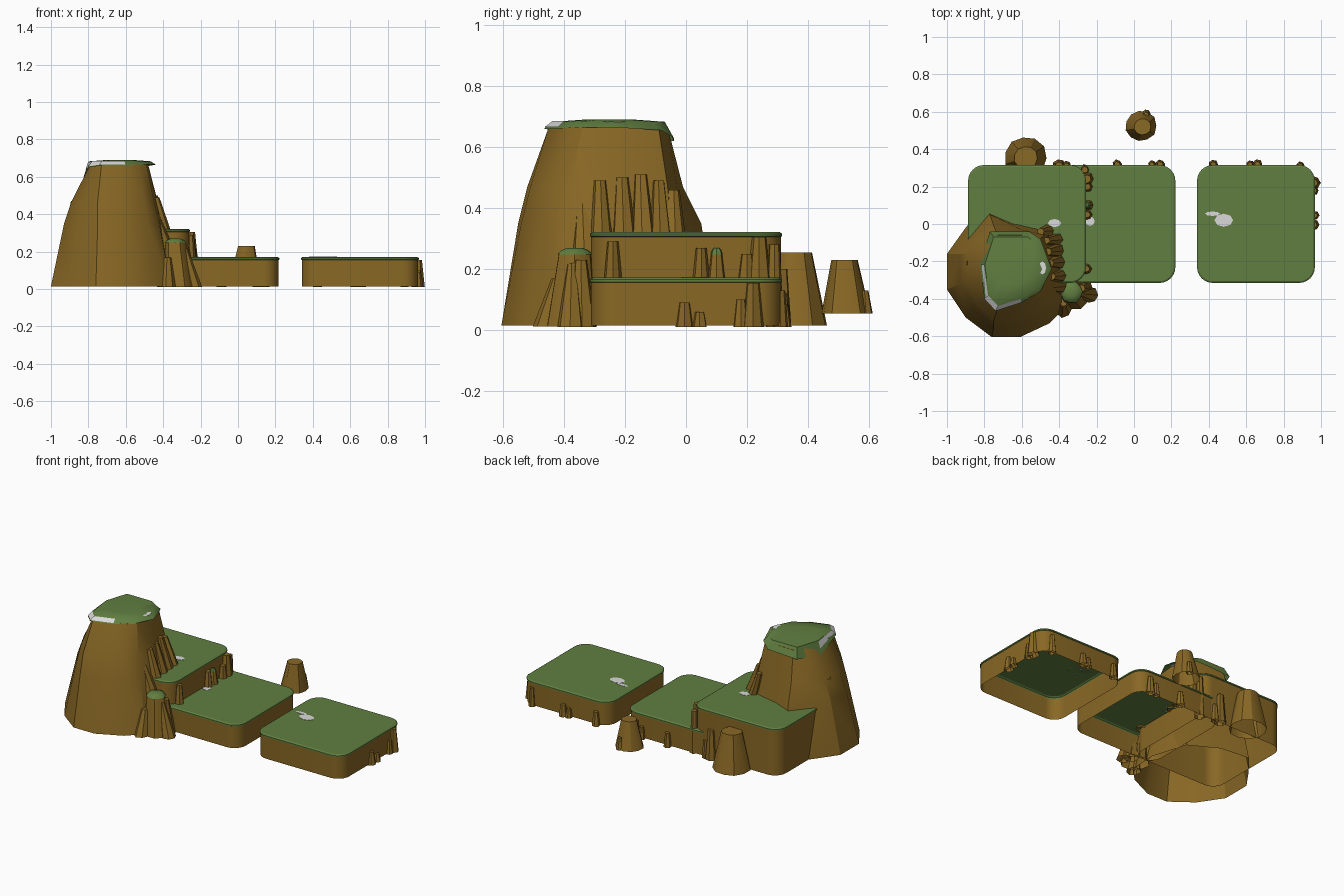
import bpy, bmesh, math, random
from mathutils import Vector

if "Cube" in bpy.data.objects:
    bpy.data.objects.remove(bpy.data.objects["Cube"])
random.seed(4)


def mat(name, c):
    m = bpy.data.materials.new(name)
    m.diffuse_color = (*c, 1)
    m.use_nodes = True
    m.node_tree.nodes["Principled BSDF"].inputs["Base Color"].default_value = m.diffuse_color
    return m


BROWN = mat("brown_rock", (0.25, 0.138, 0.018))
GREEN = mat("grass_green", (0.118, 0.212, 0.052))
PALE = mat("pale_patch", (0.7, 0.7, 0.7))


def loft(name, rings, mats, rule=None, cap=True, smooth=30):
    """Skin a stack of equal-length point rings; rule(row) gives the material index."""
    bm = bmesh.new()
    vs = [[bm.verts.new(p) for p in r] for r in rings]
    n = len(vs[0])
    for k in range(len(vs) - 1):
        for i in range(n):
            j = (i + 1) % n
            f = bm.faces.new((vs[k][i], vs[k][j], vs[k + 1][j], vs[k + 1][i]))
            f.material_index = rule(k) if rule else 0
    if cap:
        f = bm.faces.new(vs[-1])
        f.material_index = rule(len(vs)) if rule else 0
    bmesh.ops.recalc_face_normals(bm, faces=bm.faces)
    if cap and f.normal.z < 0:
        bmesh.ops.reverse_faces(bm, faces=bm.faces)
    me = bpy.data.meshes.new(name)
    bm.to_mesh(me)
    bm.free()
    ob = bpy.data.objects.new(name, me)
    bpy.context.collection.objects.link(ob)
    for m in mats:
        me.materials.append(m)
    bpy.ops.object.select_all(action='DESELECT')
    ob.select_set(True)
    bpy.context.view_layer.objects.active = ob
    if smooth:
        bpy.ops.object.shade_smooth_by_angle(angle=math.radians(smooth))
    return ob


def rounded(cx, cy, h, r, z):
    """Rounded square outline."""
    pts = []
    for q, (sx, sy) in enumerate(((1, 1), (-1, 1), (-1, -1), (1, -1))):
        for s in range(7):
            a = math.pi / 2 * (q + s / 6)
            pts.append((cx + sx * (h - r) + r * math.cos(a),
                        cy + sy * (h - r) + r * math.sin(a), z))
    return pts


def platform(name, cx, top):
    """Open-bottomed earth block with a rounded grass lid."""
    rings = [rounded(cx, 0, 0.311, 0.08, 0.015),
             rounded(cx, 0, 0.311, 0.08, top - 0.016),
             rounded(cx, 0, 0.315, 0.084, top - 0.014),
             rounded(cx, 0, 0.315, 0.084, top - 0.006),
             rounded(cx, 0, 0.306, 0.075, top)]
    loft(name, rings, [BROWN, GREEN], lambda k: int(k > 0))


def stone(name, base, r0, tip, r1, n=9, jitter=0.08, grass=False):
    """Tapered, optionally leaning stone; an optional grass dome sits on top."""
    b, t = Vector(base), Vector(tip)
    wob = [1 + random.uniform(-jitter, jitter) for _ in range(n)]

    def ring(c, r):
        return [(c.x + r * w * math.cos(2 * math.pi * i / n),
                 c.y + r * w * math.sin(2 * math.pi * i / n), c.z)
                for i, w in enumerate(wob)]
    rings = [ring(b, r0), ring(b.lerp(t, 0.5), (r0 + r1) * 0.5), ring(t, r1)]
    if grass:
        up = Vector((0, 0, 1))
        rings += [ring(t - up * 0.002, r1 * 1.08), ring(t + up * 0.012, r1 * 0.85),
                  ring(t + up * 0.02, r1 * 0.45)]
    return loft(name, rings, [BROWN, GREEN], lambda k: int(grass and k > 1))


# Three stepped platforms
platform("right_platform", 0.652, 0.172)
platform("middle_platform", -0.094, 0.172)
platform("left_platform", -0.572, 0.322)

# Tall crag: four hand-shaped outlines
base = [(-.35, -.25), (-.36, -.44), (-.45, -.53), (-.61, -.605), (-.76, -.605), (-.9, -.5),
        (-1, -.35), (-1, -.16), (-.9, -.02), (-.8, .1), (-.6, .08), (-.42, -.02)]
low = [(-.40, -.25), (-.42, -.4), (-.48, -.47), (-.62, -.54), (-.75, -.55), (-.85, -.45),
       (-.93, -.32), (-.93, -.16), (-.88, -.08), (-.77, .05), (-.63, -.01), (-.46, -.05)]
mid = [(-.43, -.24), (-.45, -.38), (-.5, -.45), (-.62, -.51), (-.75, -.52), (-.83, -.43),
       (-.89, -.31), (-.89, -.16), (-.83, -.07), (-.75, -.01), (-.6, -.03), (-.48, -.06)]
high = [(-.48, -.24), (-.49, -.34), (-.53, -.38), (-.62, -.42), (-.73, -.45), (-.77, -.38),
        (-.79, -.3), (-.79, -.19), (-.77, -.11), (-.73, -.06), (-.6, -.06), (-.51, -.09)]
loft("tall_crag", [[(x, y, z) for x, y in ring] for ring, z in
                   ((base, .015), (low, .35), (mid, .47), (high, .665))], [BROWN])

# Grass cap of the crag, drooping over the left and back rims
rim = [(-.77, -.04, .62), (-.56, -.04, .63), (-.5, -.08, .655), (-.44, -.24, .665),
       (-.5, -.36, .665), (-.6, -.42, .66), (-.74, -.465, .66), (-.8, -.4, .65), (-.825, -.21, .60)]
centre = Vector((-.63, -.25, 0))


def shrink(f, z):
    return [((Vector(p) - centre) * f + centre).to_tuple()[:2] + (z,) for p in rim]


loft("crag_grass_cap", [rim, shrink(0.86, 0.683), shrink(0.4, 0.69)], [GREEN], smooth=40)

# Ribs leaning against the right face of the crag
for y, x0, x1, top in ((-.03, -.42, -.50, .46), (-.08, -.37, -.47, .49), (-.14, -.37, -.46, .51),
                       (-.20, -.37, -.45, .50), (-.27, -.36, -.44, .49), (-.33, -.37, -.45, .42)):
    stone("crag_rib", (x0, y, 0.17), 0.05, (x1, y - 0.01, top), 0.02, 7, 0.15)
stone("crag_left_bulge", (-.88, -.22, .3), 0.05, (-.86, -.2, .47), 0.035, 7)

# Low stone with grass at the front, and its side stones
stone("front_stone", (-.32, -.375, .012), 0.085, (-.335, -.365, .25), 0.055, 11, grass=True)
stone("front_side_stone", (-.235, -.38, .01), 0.045, (-.285, -.375, .22), 0.015, 7)
stone("front_side_stone", (-.265, -.34, .01), 0.045, (-.28, -.345, .23), 0.02, 7)
stone("front_side_stone", (-.375, -.455, .012), 0.045, (-.375, -.42, .17), 0.02, 7)

# Boulders behind the platforms
stone("back_boulder", (-.578, .352, .015), 0.112, (-.578, .352, .255), 0.062, 11, 0.04)
stone("floating_boulder", (.037, .525, .055), 0.083, (.045, .52, .23), 0.045, 11, 0.04)
stone("floating_pebble", (.065, .59, .055), 0.024, (.065, .585, .13), 0.014, 7)

# Pebbles against the platform walls: x, y, radius, bottom, top
for x, y, r, z0, z1 in (
        (.425, .318, .026, .01, .1), (.62, .318, .022, .01, .07), (.66, .318, .027, .01, .085),
        (.89, .31, .024, .01, .13), (.96, .22, .036, .01, .155), (.962, .18, .026, .01, .1),
        (.96, -.005, .03, .01, .09), (.965, .045, .025, .01, .06),
        (-.09, .318, .026, .01, .1), (.095, .318, .022, .01, .09), (.14, .318, .026, .01, .12),
        (-.4, .312, .035, .01, .2), (-.36, .312, .026, .01, .12),
        (-.252, .24, .038, .16, .305), (-.25, .2, .03, .16, .25), (-.262, .29, .03, .01, .28),
        (-.25, .05, .028, .16, .27), (-.255, -.24, .03, .16, .29)):
    stone("wall_pebble", (x, y, z0), r, (x, y, z1), r * 0.6, 7)
stone("small_grassy_post", (-.245, .1, .165), 0.028, (-.25, .1, .25), 0.018, 7, grass=True)


# Thin pale patches lying on the grass
def patch(name, cx, cy, z, rx, ry):
    pts = [(cx + rx * math.cos(a * math.pi / 4), cy + ry * math.sin(a * math.pi / 4)) for a in range(8)]
    loft(name, [[(x, y, z) for x, y in pts], [(x, y, z + 0.003) for x, y in pts]], [PALE], smooth=0)


patch("right_patch", .48, .02, .171, .05, .035)
patch("right_patch_tail", .42, .055, .171, .04, .012)
patch("middle_patch", -.235, .015, .171, .025, .025)
patch("left_patch", -.425, .005, .321, .035, .022)
patch("cap_right_patch", -.49, -.235, .682, .02, .035)


# Pale strips on the cap rim, following its front-left slope
def strip(name, ids, f0, f1):
    inner = shrink(0.86, 0.683)
    bm = bmesh.new()
    rows = []
    for i in ids:
        a, b = Vector(rim[i]), Vector(inner[i])
        rows.append([bm.verts.new(a.lerp(b, f) + Vector((-.002, -.002, .003))) for f in (f0, f1)])
    for p, q in zip(rows, rows[1:]):
        bm.faces.new((p[0], q[0], q[1], p[1]))
    bmesh.ops.recalc_face_normals(bm, faces=bm.faces)
    me = bpy.data.meshes.new(name)
    bm.to_mesh(me)
    bm.free()
    me.materials.append(PALE)
    bpy.context.collection.objects.link(bpy.data.objects.new(name, me))


strip("cap_front_patch", (5, 6, 7), 0.1, 0.95)
strip("cap_left_patch", (7, 8), 0.4, 0.9)
